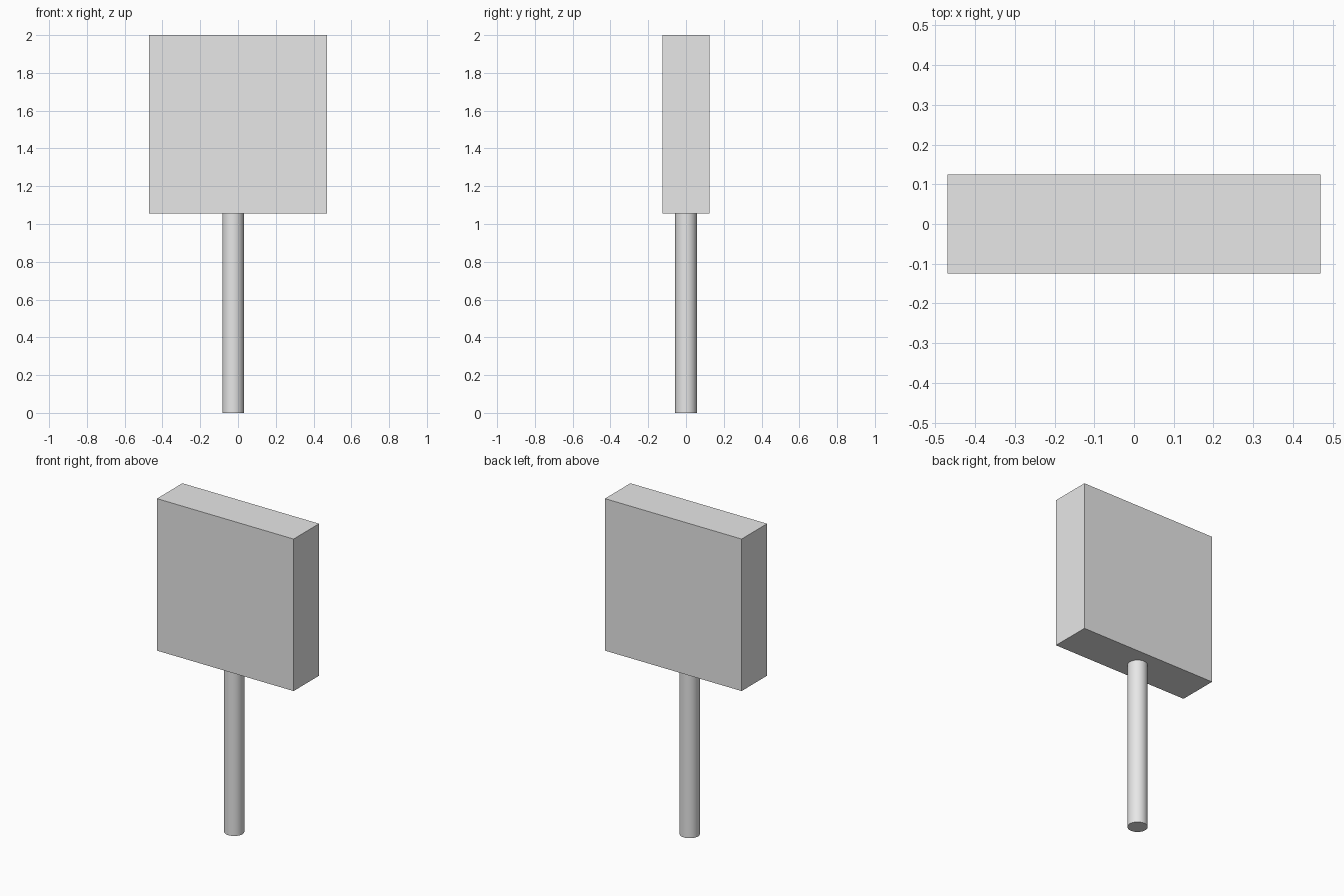
import bpy
import math

cube = bpy.data.objects.get("Cube")
if cube:
    bpy.data.objects.remove(cube, do_unlink=True)

# Single plain grey for the whole sign
grey = bpy.data.materials.new("light_grey")
grey.use_nodes = True
grey.diffuse_color = (0.8, 0.8, 0.8, 1)
grey.node_tree.nodes["Principled BSDF"].inputs["Base Color"].default_value = grey.diffuse_color

PANEL_WIDTH, PANEL_DEPTH = 0.94, 0.25
PANEL_BOTTOM, TOP = 1.055, 2.0
POST_RADIUS, POST_X = 0.057, -0.026


def finish(name):
    obj = bpy.context.object
    obj.name = name
    obj.data.materials.append(grey)
    return obj


# Thick square panel
height = TOP - PANEL_BOTTOM
bpy.ops.mesh.primitive_cube_add(size=1, location=(0, 0, PANEL_BOTTOM + height / 2))
panel = finish("sign_panel")
panel.scale = (PANEL_WIDTH, PANEL_DEPTH, height)
bpy.ops.object.transform_apply(location=False, rotation=False, scale=True)

# Round post, slightly off centre under the panel
bpy.ops.mesh.primitive_cylinder_add(vertices=32, radius=POST_RADIUS, depth=PANEL_BOTTOM,
                                    location=(POST_X, 0, PANEL_BOTTOM / 2))
finish("post")
bpy.ops.object.shade_smooth_by_angle(angle=math.radians(30))
